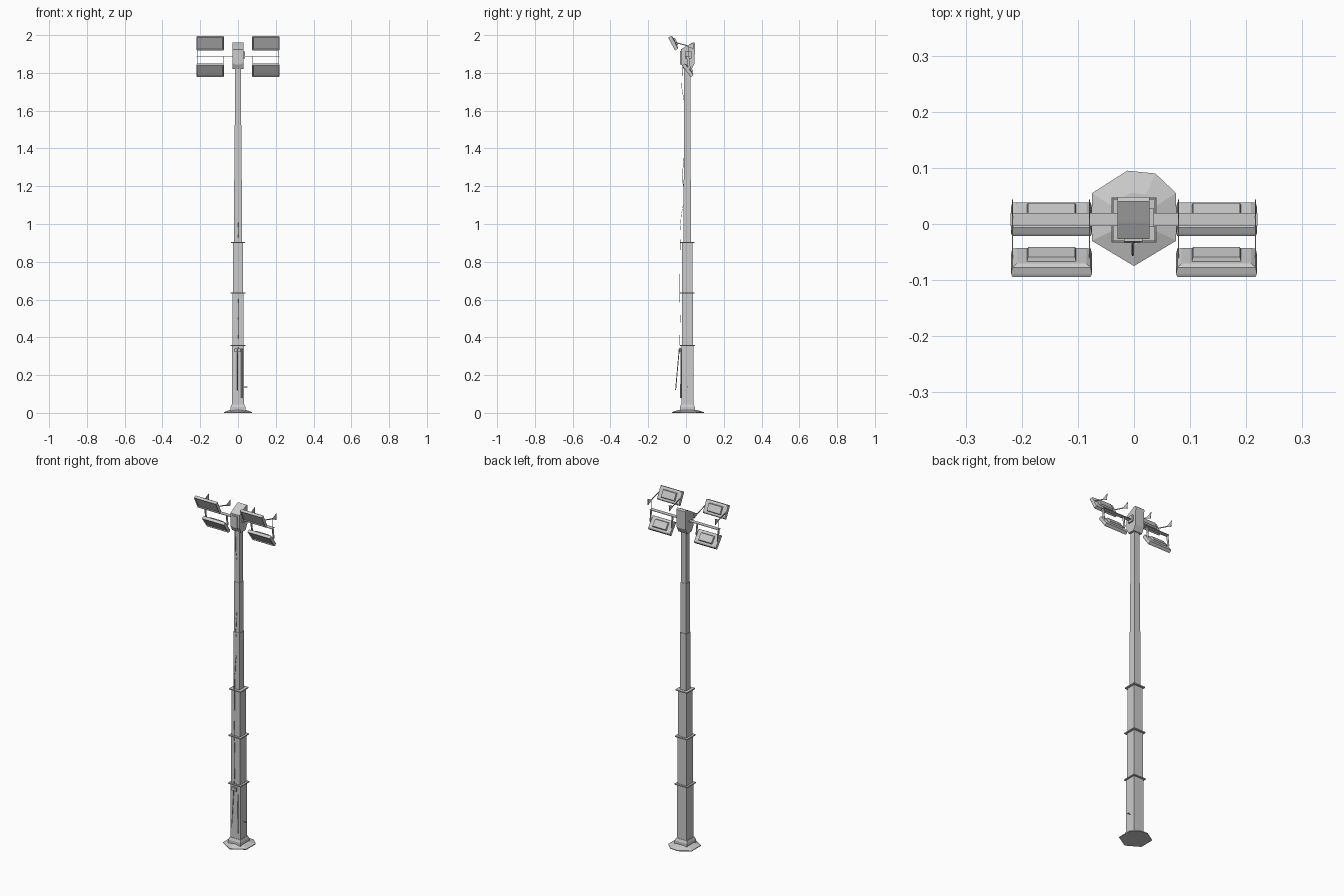
import bpy, bmesh, math
from mathutils import Matrix, Vector

if "Cube" in bpy.data.objects:
    bpy.data.objects.remove(bpy.data.objects["Cube"])

CY = 0.007  # mast centre in y


def finish(name, bm):
    bmesh.ops.recalc_face_normals(bm, faces=bm.faces)
    me = bpy.data.meshes.new(name)
    bm.to_mesh(me)
    bm.free()
    ob = bpy.data.objects.new(name, me)
    bpy.context.collection.objects.link(ob)
    return ob


def loft(name, rings, mat=None):
    """Join closed rings of equal point count and cap both ends."""
    bm = bmesh.new()
    loops = [[bm.verts.new(p) for p in r] for r in rings]
    n = len(loops[0])
    for a, b in zip(loops, loops[1:]):
        for i in range(n):
            j = (i + 1) % n
            bm.faces.new((a[i], a[j], b[j], b[i]))
    bm.faces.new(loops[0])
    bm.faces.new(loops[-1])
    if mat:
        bm.transform(mat)
    return finish(name, bm)


def square(half, z, cy=CY):
    return [(sx * half, cy + sy * half, z) for sx, sy in ((-1, -1), (1, -1), (1, 1), (-1, 1))]


def box(name, x0, x1, y0, y1, z0, z1):
    return loft(name, [[(x0, y0, z), (x1, y0, z), (x1, y1, z), (x0, y1, z)] for z in (z0, z1)])


def plate(name, profile, x0, x1):
    """Extrude a (y, z) profile along x."""
    return loft(name, [[(x, y, z) for y, z in profile] for x in (x0, x1)])


def tube(name, pts, r):
    cu = bpy.data.curves.new(name, 'CURVE')
    cu.dimensions = '3D'
    cu.bevel_depth = r
    cu.bevel_resolution = 0
    cu.use_fill_caps = True
    sp = cu.splines.new('POLY')
    sp.points.add(len(pts) - 1)
    for p, c in zip(sp.points, pts):
        p.co = (*c, 1)
    ob = bpy.data.objects.new(name, cu)
    bpy.context.collection.objects.link(ob)
    return ob


# Irregular ground base, tapering up into a square foot
outline = [(0, -.075), (.075, -.03), (.075, .055), (.038, .09), (-.012, .095), (-.075, .055), (-.075, -.03)]
loft("ground_base", [[(x * s, CY + (y - CY) * s, z) for x, y in outline]
                     for s, z in ((1, 0), (1, .004), (.55, .016))])
loft("mast_foot", [square(.040, .008), square(.040, .03), square(.034, .045)])

# Telescopic mast sections
sections = [(.04, .36, .032), (.36, .635, .029), (.635, .905, .027),
            (.905, 1.235, .0205), (1.235, 1.525, .018), (1.525, 1.82, .0165)]
for i, (z0, z1, h) in enumerate(sections):
    loft(f"mast_section_{i + 1}", [square(h, z0 - .01), square(h, z1)])

# Collars on the lower three sections
for i, (z, h) in enumerate(((.357, .040), (.634, .039), (.903, .037))):
    loft(f"mast_collar_{i + 1}", [square(h, z - .003), square(h, z + .003)])

# Head housing at the top, with front cover and side cap
plate("head_housing", [(-.027, 1.925), (-.027, 1.85), (-.012, 1.82), (.03, 1.82), (.045, 1.85),
                       (.048, 1.955), (.04, 1.962), (.003, 1.943)], -.029, .028)
box("head_front_cover", -.018, .015, -.031, -.02, 1.845, 1.915)
box("head_side_cap", .025, .036, -.005, .028, 1.875, 1.912)

# Thin crossbar carrying the lamps
box("crossbar", -.22, .22, -.004, .02, 1.888, 1.8905)


def lamp(name, x, y, z, length, tilt):
    """Floodlight facing -y, top tipped forward, with tapered back and recessed face."""
    w, h = .072, length / 2

    def ring(sx, sz, dy):
        return [(a * w * sx, dy, b * h * sz) for a, b in ((-1, -1), (1, -1), (1, 1), (-1, 1))]
    m = Matrix.Translation((x, y, z)) @ Matrix.Rotation(math.radians(tilt), 4, 'X')
    loft(name, [ring(.92, .86, -.009), ring(.94, .9, -.014), ring(.97, 1, -.014),
                ring(1, 1, -.008), ring(.97, .95, .004), ring(.86, .78, .008)], m)
    # Control box on the lamp's back
    loft(name + "_back", [ring(.62, .6, .006), ring(.58, .5, .016)], m)


# Four lamps and their side brackets
for side, sx in (("left", -1), ("right", 1)):
    lamp(f"upper_lamp_{side}", sx * .147, -.064, 1.96, .078, 27)
    lamp(f"lower_lamp_{side}", sx * .147, .013, 1.817, .078, 37)
    for tag, x in (("inner", .079), ("outer", .2165)):
        xs = sorted((sx * (x - .001), sx * (x + .001)))
        plate(f"upper_bracket_{side}_{tag}",
              [(-.07, 1.968), (-.065, 1.962), (.008, 1.94), (.04, 1.925), (.044, 1.963), (.01, 1.946)], *xs)
        plate(f"lower_bracket_{side}_{tag}",
              [(.002, 1.889), (.016, 1.889), (.024, 1.825), (.012, 1.815)], *xs)
    # Small post linking the upper brackets to the crossbar
    x = sx * .215
    tube(f"bracket_post_{side}", [(x, .012, 1.889), (x, .012, 1.945)], .0012)

# Crank handle and latch on the front of the lowest section
tube("crank_rod", [(0, -.03, .345), (-.002, -.036, .335), (-.002, -.055, .12)], .0025)
tube("lock_rod", [(.02, -.026, .34), (.02, -.028, .08)], .003)
box("front_latch", -.018, .012, -.034, -.02, .322, .342)

# Side locking pin
tube("side_pin", [(.03, CY, .138), (.05, CY, .138)], .003)

# Cable running up the front of the mast
tube("cable", [(0, -.033, .36), (.002, -.031, .5), (0, -.033, .635), (0, -.031, .9),
               (.001, -.032, .96), (0, -.025, 1.05), (0, -.015, 1.1)], .0012)
tube("upper_cable", [(0, -.014, 1.2), (0, -.02, 1.24), (0, -.012, 1.35)], .0012)
tube("head_cable", [(0, -.01, 1.65), (0, -.022, 1.72), (0, -.02, 1.83)], .001)
